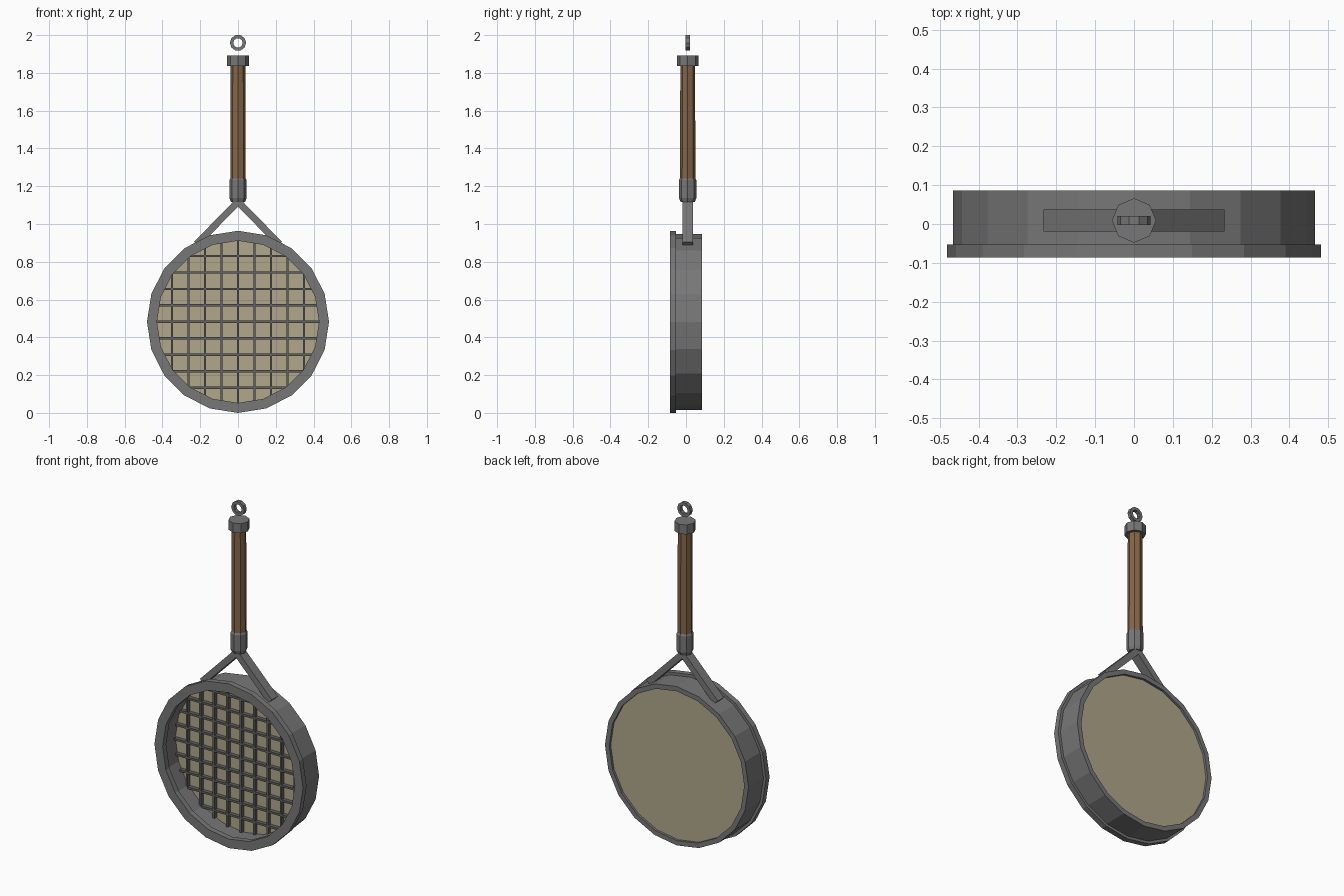
import bpy, bmesh, math
from mathutils import Vector, Matrix

if "Cube" in bpy.data.objects:
    bpy.data.objects.remove(bpy.data.objects["Cube"])

CZ = 0.482      # centre height of the round pan
HY = 0.009      # depth position of the handle


def material(name, rgb):
    m = bpy.data.materials.new(name)
    m.diffuse_color = (*rgb, 1)
    m.use_nodes = True
    m.node_tree.nodes["Principled BSDF"].inputs["Base Color"].default_value = m.diffuse_color
    return m


METAL = material("grey_metal", (0.185, 0.185, 0.185))
WIRE = material("dark_wire", (0.12, 0.125, 0.115))
SKIN = material("beige_sheet", (0.44, 0.385, 0.255))
WOOD = material("brown_wood", (0.23, 0.135, 0.065))


def finish(name, bm, mat):
    bmesh.ops.recalc_face_normals(bm, faces=bm.faces)
    me = bpy.data.meshes.new(name)
    bm.to_mesh(me)
    bm.free()
    me.materials.append(mat)
    ob = bpy.data.objects.new(name, me)
    bpy.context.collection.objects.link(ob)
    return ob


def lathe(name, profile, sides, mat, place, closed):
    """Spin (radius, height) points; closed loops make rings, open ones get caps."""
    bm = bmesh.new()
    rings = []
    for r, h in profile:
        rings.append([bm.verts.new(place(r * math.cos(2 * math.pi * i / sides),
                                         r * math.sin(2 * math.pi * i / sides), h))
                      for i in range(sides)])
    n = len(rings)
    for k in range(n if closed else n - 1):
        a, b = rings[k], rings[(k + 1) % n]
        for i in range(sides):
            j = (i + 1) % sides
            bm.faces.new((a[i], a[j], b[j], b[i]))
    if not closed:
        bm.faces.new(rings[0])
        bm.faces.new(rings[-1])
    return finish(name, bm, mat)


def facing(zc, y0=0.0):
    return lambda u, v, h: (u, y0 + h, zc + v)


def upright(u, v, h):
    return (u, HY + v, h)


def add_box(bm, centre, size, rot=Matrix.Identity(4)):
    bmesh.ops.create_cube(bm, size=1, matrix=Matrix.Translation(centre) @ rot
                          @ Matrix.Diagonal((*size, 1)))


# Round frame with front flange
lathe("pan_frame", [(0.429, -0.086), (0.482, -0.086), (0.482, -0.053), (0.466, -0.053),
                    (0.466, 0.086), (0.438, 0.086), (0.438, -0.053), (0.429, -0.053)],
      20, METAL, facing(CZ), True)

# Back sheet
lathe("back_sheet", [(0.44, 0.045), (0.44, 0.072)], 20, SKIN, facing(CZ), False)

# Wire grid in front of the sheet
bm = bmesh.new()
for i in range(-4, 5):
    p = i * 0.0872
    length = 2 * math.sqrt(0.432 ** 2 - p * p)
    add_box(bm, (p, 0.034, CZ), (0.012, 0.022, length))
    add_box(bm, (0, 0.034, CZ + p), (length, 0.022, 0.012))
finish("wire_grid", bm, WIRE)

# Forked arms
bm = bmesh.new()
for s in (-1, 1):
    a, b = Vector((0, HY, 1.118)), Vector((s * 0.22, HY, 0.893))
    d = b - a
    add_box(bm, (a + b) / 2, (0.036, 0.057, d.length),
            Matrix.Rotation(math.atan2(d.x, d.z), 4, 'Y'))
finish("fork_arms", bm, METAL)

# Ferrule, grip and end cap
lathe("ferrule", [(0.038, 1.117), (0.046, 1.137), (0.046, 1.232), (0.039, 1.246)],
      8, METAL, upright, False)
lathe("grip", [(0.041, 1.24), (0.039, 1.84)], 8, WOOD, upright, False)
lathe("end_cap", [(0.057, 1.836), (0.057, 1.892)], 8, METAL, upright, False)

# Hanging ring
lathe("hanging_ring", [(0.025, -0.011), (0.043, -0.011), (0.043, 0.011), (0.025, 0.011)],
      10, METAL, facing(1.959, HY), True)
